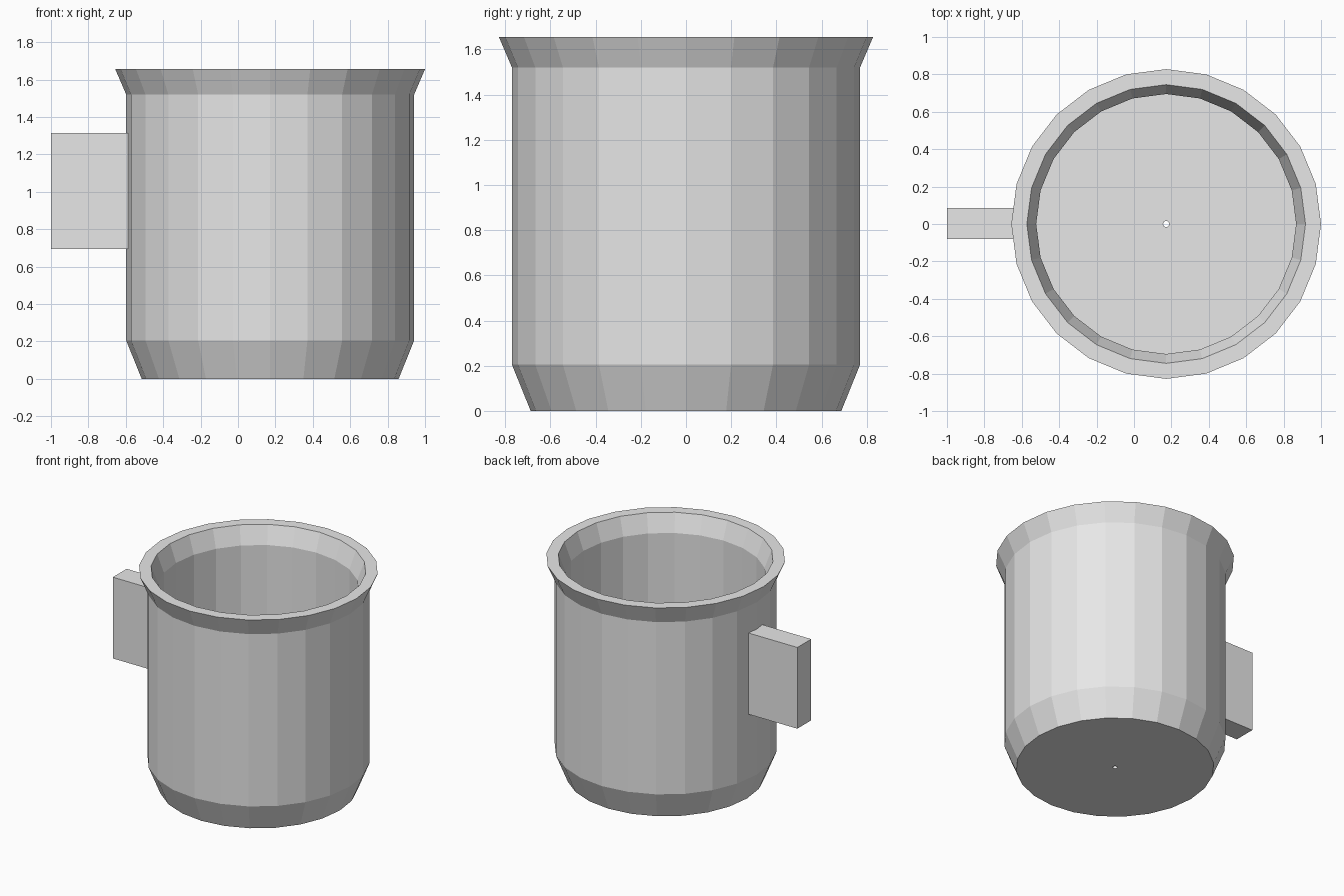
import bpy, bmesh, math

if "Cube" in bpy.data.objects:
    bpy.data.objects.remove(bpy.data.objects["Cube"])

SIDES = 24
CENTRE_X = 0.172

grey = bpy.data.materials.new("light_grey")
grey.diffuse_color = (0.8, 0.8, 0.8, 1)
grey.use_nodes = True
grey.node_tree.nodes["Principled BSDF"].inputs["Base Color"].default_value = grey.diffuse_color


def add_object(name, bm):
    bmesh.ops.recalc_face_normals(bm, faces=bm.faces)
    mesh = bpy.data.meshes.new(name)
    bm.to_mesh(mesh)
    bm.free()
    mesh.materials.append(grey)
    obj = bpy.data.objects.new(name, mesh)
    bpy.context.collection.objects.link(obj)
    return obj


# Mug body: closed (radius, height) profile turned about its axis,
# leaving a tiny drain hole in the middle of the base
profile = [
    (0.016, 0.0), (0.687, 0.0),      # underside
    (0.77, 0.205), (0.77, 1.52),     # outer wall
    (0.828, 1.655), (0.745, 1.655),  # flared rim
    (0.695, 1.52), (0.695, 0.205),   # inner wall
    (0.016, 0.205),                  # inner floor
]
bm = bmesh.new()
rings = []
for r, z in profile:
    rings.append([bm.verts.new((r * math.cos(a), r * math.sin(a), z))
                  for a in (math.tau * i / SIDES for i in range(SIDES))])
for k, ring in enumerate(rings):
    above = rings[(k + 1) % len(rings)]
    for i in range(SIDES):
        j = (i + 1) % SIDES
        bm.faces.new((ring[i], ring[j], above[j], above[i]))
body = add_object("mug_body", bm)
body.location.x = CENTRE_X

# Handle: solid block sunk slightly into the wall
x0, x1, z0, z1, depth = -1.0, -0.56, 0.695, 1.315, 0.167
bm = bmesh.new()
bmesh.ops.create_cube(bm, size=1)
bmesh.ops.scale(bm, vec=(x1 - x0, depth, z1 - z0), verts=bm.verts)
handle = add_object("handle", bm)
handle.location = ((x0 + x1) / 2, 0.002, (z0 + z1) / 2)
